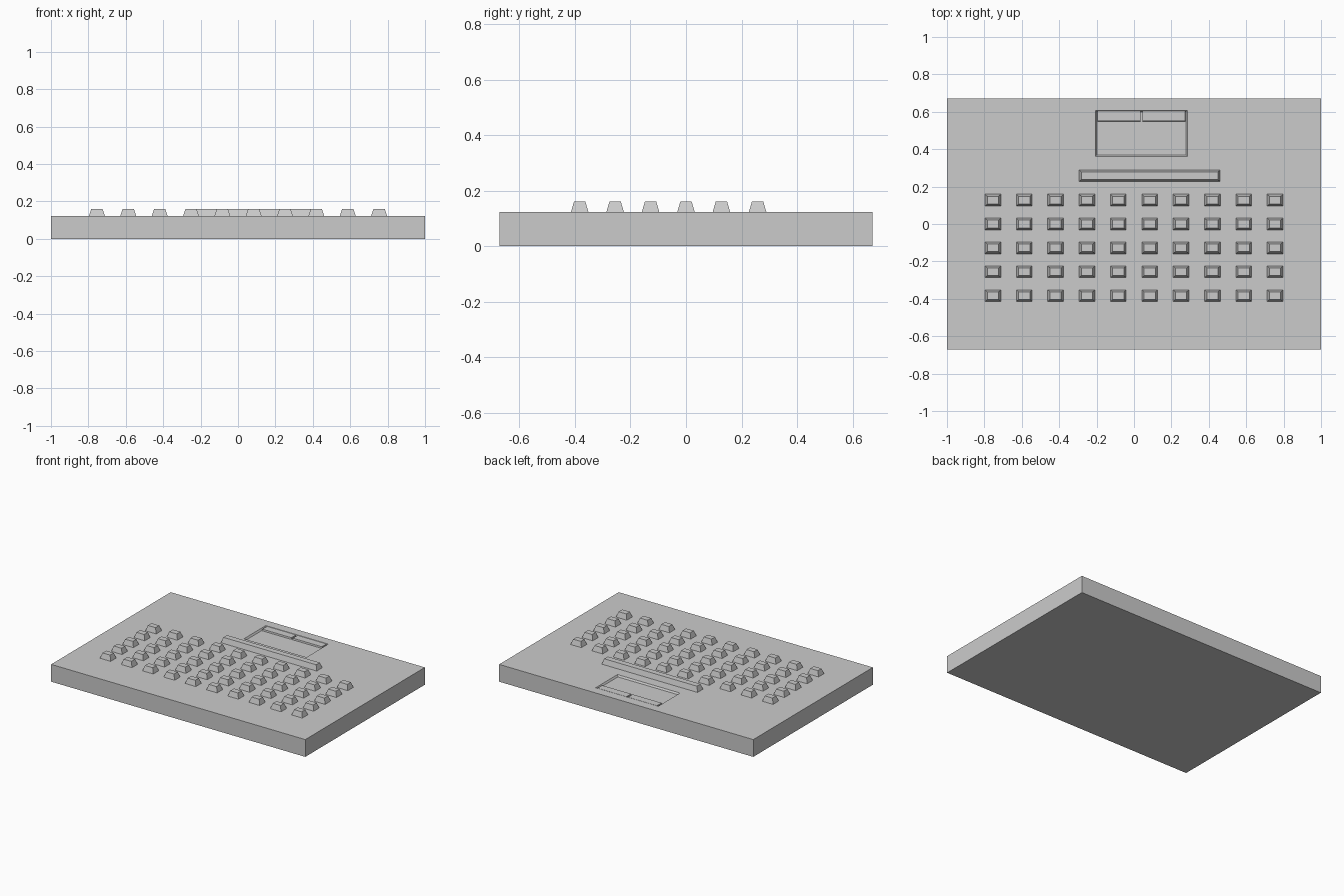
import bpy, bmesh

if "Cube" in bpy.data.objects:
    bpy.data.objects.remove(bpy.data.objects["Cube"])

TOP = 0.123      # height of the slab
KEY_TOP = 0.16


def frustum(name, cx, cy, z0, z1, bottom, top):
    """Four-sided block with separate bottom and top sizes."""
    bm = bmesh.new()
    bmesh.ops.create_cube(bm, size=1)
    for v in bm.verts:
        size, z = (top, z1) if v.co.z > 0 else (bottom, z0)
        v.co = (cx + v.co.x * size[0], cy + v.co.y * size[1], z)
    mesh = bpy.data.meshes.new(name)
    bm.to_mesh(mesh)
    bm.free()
    obj = bpy.data.objects.new(name, mesh)
    bpy.context.collection.objects.link(obj)
    return obj


# slab body
body = frustum("body", 0, 0, 0, TOP, (2, 1.344), (2, 1.344))

# shallow touchpad recess with sloped walls
pad_x, pad_y = 0.04, 0.484
cutter = frustum("touchpad_cutter", pad_x, pad_y, TOP - 0.012, TOP + 0.012,
                 (0.476, 0.23), (0.508, 0.262))
cutter.hide_render = True
cutter.hide_viewport = True
cut = body.modifiers.new("touchpad_recess", 'BOOLEAN')
cut.operation = 'DIFFERENCE'
cut.solver = 'EXACT'
cut.object = cutter

# touchpad buttons
for side, label in ((-1, "left"), (1, "right")):
    frustum("touchpad_button_" + label, pad_x + side * 0.12, 0.577,
            TOP - 0.013, TOP - 0.001, (0.232, 0.056), (0.228, 0.052))

# key grid
pitch_x, pitch_y = 0.1676, 0.1277
for row in range(5):
    for col in range(10):
        frustum(f"key_{row}_{col}", (col - 4.5) * pitch_x, (row - 3) * pitch_y,
                TOP - 0.002, KEY_TOP, (0.086, 0.064), (0.06, 0.041))

# long bar key
frustum("bar_key", 0.5 * pitch_x, 0.258, TOP - 0.002, KEY_TOP,
        (0.756, 0.064), (0.73, 0.041))
